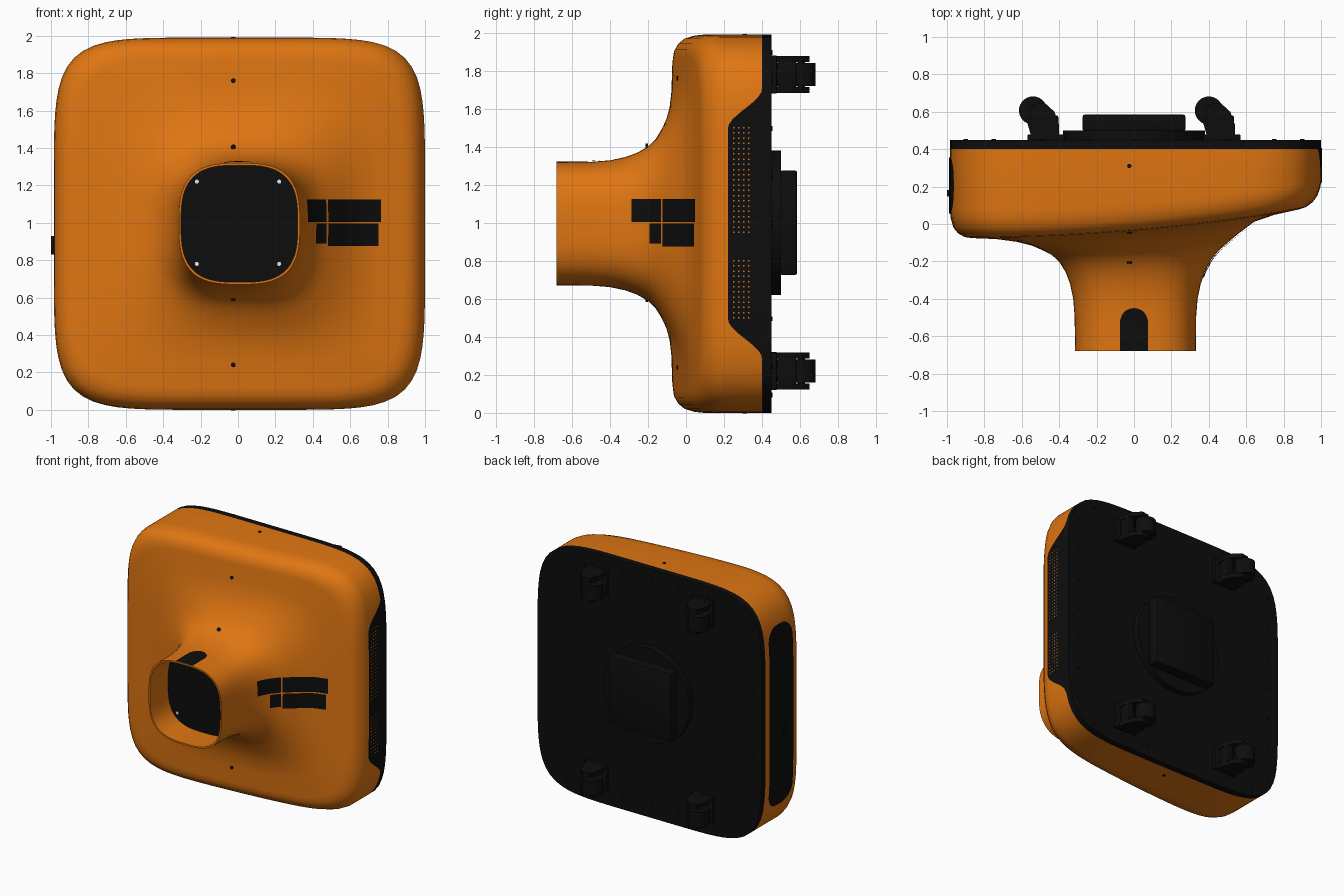
import bpy, bmesh, math
from mathutils import Matrix, Vector

if "Cube" in bpy.data.objects:
    bpy.data.objects.remove(bpy.data.objects["Cube"], do_unlink=True)


def material(name, rgb):
    m = bpy.data.materials.new(name)
    m.use_nodes = True
    m.diffuse_color = (*rgb, 1)
    m.node_tree.nodes["Principled BSDF"].inputs["Base Color"].default_value = (*rgb, 1)
    return m


ORANGE = material("orange shell", (0.74, 0.18, 0.006))
BLACK = material("black plastic", (0.004, 0.004, 0.004))
WHITE = material("white", (0.9, 0.9, 0.9))

CX, CZ, HX, HZ = 0.0075, 0.995, 0.9925, 0.995
# shell profile: size, depth
PROFILE = [(0.326, -0.68), (0.327, -0.5), (0.335, -0.4), (0.352, -0.32), (0.375, -0.26),
           (0.41, -0.205), (0.45, -0.17), (0.5, -0.145), (0.56, -0.12), (0.64, -0.1),
           (0.75, -0.083), (0.88, -0.076), (0.92, -0.07), (0.955, -0.05), (0.98, -0.02),
           (0.995, 0.03), (1.0, 0.08), (1.0, 0.4)]


def lookup(v, a, b):
    """Interpolate profile column b at value v of column a."""
    for p, q in zip(PROFILE, PROFILE[1:]):
        if p[a] <= v <= q[a] and q[a] > p[a]:
            return p[b] + (q[b] - p[b]) * (v - p[a]) / (q[a] - p[a])
    return PROFILE[-1][b]


def power(s):
    return 3 + 3 * min(max((s - 0.5) / 0.4, 0), 1)


def tilt(x, y, s):
    """Slope of the front face, fading out at the neck and at the back."""
    w = min(max((s - 0.35) / 0.3, 0), 1) * min(1, (0.4 - y) / 0.4)
    return y + w * 0.175 * (max(x + 1, 0) / 2) ** 2.1


def outline(s, y, n=None, tilted=True, count=128):
    n = n or power(s)
    ring = []
    for i in range(count):
        t = math.tau * i / count
        c, d = math.cos(t), math.sin(t)
        r = s / (abs(c) ** n + abs(d) ** n) ** (1 / n)
        x = CX + HX * r * c
        ring.append((x, tilt(x, y, s) if tilted else y, CZ + HZ * r * d))
    return ring


def edge(s, offset):
    """Half width of the outline of size s at a relative offset from its middle."""
    n = power(s)
    return s * max(0, 1 - abs(offset / s) ** n) ** (1 / n)


def finish(name, bm, mat, smooth=True):
    bmesh.ops.recalc_face_normals(bm, faces=bm.faces)
    me = bpy.data.meshes.new(name)
    bm.to_mesh(me)
    bm.free()
    me.materials.append(mat)
    ob = bpy.data.objects.new(name, me)
    bpy.context.collection.objects.link(ob)
    if smooth:
        bpy.ops.object.select_all(action="DESELECT")
        ob.select_set(True)
        bpy.context.view_layer.objects.active = ob
        bpy.ops.object.shade_smooth_by_angle(angle=math.radians(35))
    return ob


def loft(name, rows, mat, closed=True, caps=()):
    bm = bmesh.new()
    vs = [[bm.verts.new(p) for p in row] for row in rows]
    for a, b in zip(vs, vs[1:]):
        k = len(a)
        for i in range(k if closed else k - 1):
            j = (i + 1) % k
            bm.faces.new((a[i], a[j], b[j], b[i]))
    for c in caps:
        bm.faces.new(vs[c])
    return finish(name, bm, mat)


def box(name, center, size, mat, bevel=0.0):
    bm = bmesh.new()
    bmesh.ops.create_cube(bm, size=1, matrix=Matrix.Translation(center) @ Matrix.Diagonal((*size, 1)))
    if bevel:
        bmesh.ops.bevel(bm, geom=bm.edges[:], offset=bevel, segments=2, affect="EDGES", profile=0.5)
    return finish(name, bm, mat)


def cylinder(name, center, radius, depth, axis, mat, segments=32):
    bm = bmesh.new()
    turn = Vector(axis).to_track_quat("Z", "Y").to_matrix().to_4x4()
    bmesh.ops.create_cone(bm, cap_ends=True, segments=segments, radius1=radius, radius2=radius,
                          depth=depth, matrix=Matrix.Translation(center) @ turn)
    return finish(name, bm, mat)


def span(a, b, count):
    return [a + (b - a) * i / (count - 1) for i in range(count)]


# Shell: inside of the neck, rim, flare, front face and sides
inner = [outline(0.314, -0.4, 3), outline(0.314, -0.68, 3)]
loft("shell", inner + [outline(s, y) for s, y in PROFILE], ORANGE)
loft("neck_disc", [outline(0.316, -0.45, 3), outline(0.316, -0.43, 3)], BLACK, caps=(0, 1))
for sx in (-1, 1):
    for sz in (-1, 1):
        cylinder("disc_hole", (sx * 0.22, -0.451, CZ + 0.005 + sz * 0.22), 0.011, 0.006, (0, 1, 0), WHITE, 12)

# Back plate with hub and box
loft("back_plate", [outline(1.0, y, tilted=False) for y in (0.4, 0.45)], BLACK, caps=(0, 1))
cylinder("hub_disc", (0, 0.47, 1), 0.38, 0.06, (0, 1, 0), BLACK, 64)
box("hub_box", (0, 0.54, 1), (0.55, 0.09, 0.55), BLACK, 0.012)
for i in range(7):
    for sign in (-1, 1):
        u = (i - 3) * 0.25
        cylinder("plate_screw", (u, 0.451, CZ + sign * 0.9), 0.013, 0.008, (0, 1, 0), BLACK, 10)
        cylinder("plate_screw", (sign * 0.9, 0.451, CZ + u), 0.013, 0.008, (0, 1, 0), BLACK, 10)


# Cable hatch on the flare
def hatch(s0, s1, z0, z1):
    rows = []
    for s in span(s0, s1, 14):
        row = []
        for z in span(z0, z1, 6):
            x = CX + HX * edge(s, (z - CZ) / HZ)
            row.append((x + 0.004, tilt(x, lookup(s, 0, 1), s) - 0.005, z))
        rows.append(row)
    loft("hatch_panel", rows, BLACK, closed=False)


hatch(0.365, 0.466, 1.005, 1.125)
hatch(0.475, 0.758, 1.005, 1.125)
hatch(0.41, 0.466, 0.89, 0.995)
hatch(0.475, 0.745, 0.875, 0.995)

# Arched slot on top of the neck
rows = []
for x in span(-0.074, 0.074, 17):
    back = -0.525 + math.sqrt(0.075 ** 2 - x * x)
    row = []
    for y in span(-0.68, back, 8):
        s = lookup(y, 1, 0)
        row.append((x, y, CZ + HZ * edge(s, (x - CX) / HX) + 0.005))
    rows.append(row)
loft("neck_slot", rows, BLACK, closed=False)


# Side panel joined to the back plate, with vent dots
def side_x(z, sign, lift):
    return CX + sign * (HX * edge(1.0, (z - CZ) / HZ) + lift)


rows = []
for z in span(0.28, 1.71, 60):
    k = min(max((0.71 - abs(z - CZ)) / 0.21, 0), 1)
    front = 0.4 - 0.18 * k * k * (3 - 2 * k)
    rows.append([(side_x(z, 1, 0.004), y, z) for y in (front, 0.405)])
loft("side_panel", rows, BLACK, closed=False)

bm = bmesh.new()
for z0, z1, count in ((0.95, 1.5, 21), (0.5, 0.8, 12)):
    for z in span(z0, z1, count):
        for y in span(0.25, 0.33, 4):
            x = side_x(z, 1, 0.007)
            bm.faces.new([bm.verts.new((x, y + a * 0.004, z + b * 0.004))
                          for a, b in ((-1, -1), (1, -1), (1, 1), (-1, 1))])
finish("vent_dots", bm, ORANGE, smooth=False)

# Rounded slot and switch on the other side
rows = []
for i in range(49):
    c = -math.cos(math.pi * i / 48)
    z = CZ + 0.72 * c
    over = max(0, abs(z - CZ) - 0.6)
    half = 0.03 + math.sqrt(max(0, 0.12 ** 2 - over * over))
    rows.append([(side_x(z, -1, 0.004), y, z) for y in (0.205 - half, 0.205 + half)])
loft("side_slot", rows, BLACK, closed=False)
box("side_switch", (-0.985, 0.165, 0.88), (0.03, 0.035, 0.1), BLACK, 0.004)

# Screws on the front face and on the top and bottom edges
for d in (0.76, 0.405):
    y = tilt(-0.025, lookup(d, 0, 1), d)
    for sign in (-1, 1):
        cylinder("front_screw", (-0.025, y, CZ + 0.005 + sign * d), 0.013, 0.012, (0, 1, 0), BLACK, 12)
for z in (CZ - HZ, CZ + HZ):
    cylinder("edge_screw", (-0.025, 0.31, z), 0.012, 0.008, (0, 0, 1), BLACK, 12)

# Swivel casters
ARM = [(0.05, 0.47), (0.05, 0.53), (0.025, 0.6), (-0.03, 0.65), (-0.09, 0.64), (-0.12, 0.54), (-0.1, 0.47)]


def caster(x, z):
    box("caster_plate", (x - 0.02, 0.463, z), (0.2, 0.03, 0.2), BLACK, 0.004)
    cylinder("caster_swivel", (x - 0.02, 0.49, z), 0.06, 0.05, (0, 1, 0), BLACK)
    for side in (-1, 1):
        loft("caster_arm", [[(x + a, y, z + side * h) for a, y in ARM] for h in (0.065, 0.098)],
             BLACK, caps=(0, 1))
    box("caster_hood", (x + 0.02, 0.53, z), (0.05, 0.1, 0.14), BLACK, 0.008)
    cylinder("caster_wheel", (x - 0.09, 0.607, z), 0.075, 0.12, (0, 0, 1), BLACK)
    cylinder("caster_axle", (x - 0.09, 0.607, z), 0.02, 0.18, (0, 0, 1), BLACK, 16)


for cx in (-0.45, 0.49):
    for cz in (0.22, 1.78):
        caster(cx, cz)
